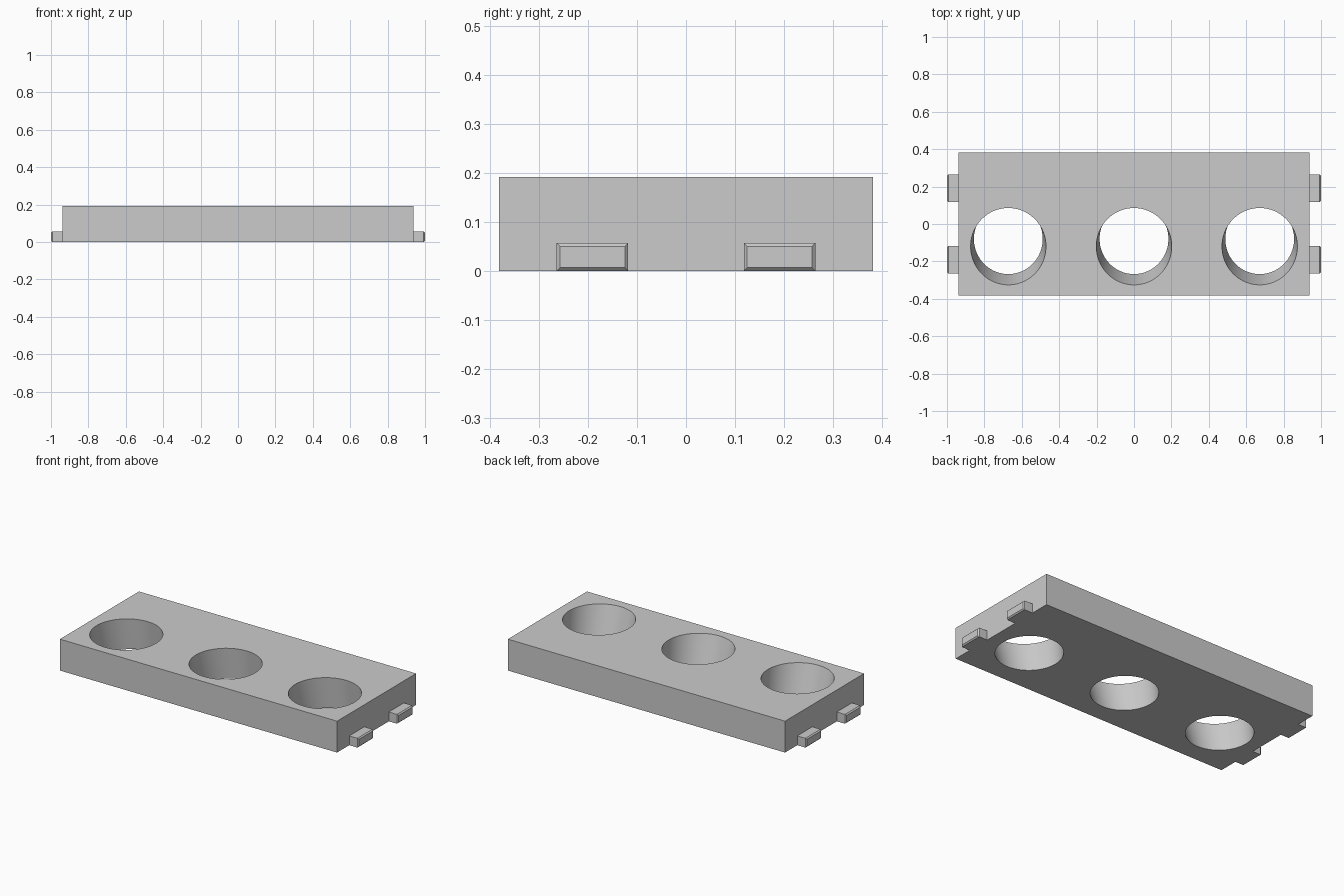
import bpy, bmesh, math
from mathutils import Matrix

default = bpy.data.objects.get("Cube")
if default:
    bpy.data.objects.remove(default, do_unlink=True)

HALF_X, HALF_Y, HEIGHT = 0.938, 0.382, 0.192

# Single plain grey
grey = bpy.data.materials.new("plain grey")
grey.use_nodes = True
colour = (0.6, 0.6, 0.6, 1)
grey.diffuse_color = colour
grey.node_tree.nodes["Principled BSDF"].inputs["Base Color"].default_value = colour


def make_object(name, bm):
    bmesh.ops.recalc_face_normals(bm, faces=bm.faces)
    mesh = bpy.data.meshes.new(name)
    bm.to_mesh(mesh)
    bm.free()
    obj = bpy.data.objects.new(name, mesh)
    bpy.context.collection.objects.link(obj)
    mesh.materials.append(grey)
    return obj


def box(low, high):
    bm = bmesh.new()
    size = [b - a for a, b in zip(low, high)]
    centre = [(a + b) / 2 for a, b in zip(low, high)]
    bmesh.ops.create_cube(bm, size=1, matrix=Matrix.Translation(centre) @ Matrix.Diagonal((*size, 1)))
    return bm


# Rack slab
rack = make_object("rack_body", box((-HALF_X, -HALF_Y, 0), (HALF_X, HALF_Y, HEIGHT)))

# Tilted, tapered holes: widest at the top and leaning towards the front
TAPER, LEAN, EXTRA = 0.091, -0.208, 0.05
bm = bmesh.new()
for x in (-0.672, 0, 0.672):
    cone = bmesh.ops.create_cone(
        bm, cap_ends=True, segments=96, depth=HEIGHT + 2 * EXTRA,
        radius1=0.184 - TAPER * EXTRA, radius2=0.2015 + TAPER * EXTRA)
    for v in cone["verts"]:
        v.co.z += HEIGHT / 2
        v.co.y = v.co.y * 1.02 - 0.08 + LEAN * v.co.z
        v.co.x += x
cutter = make_object("hole_cutter", bm)
cutter.hide_render = True

cut = rack.modifiers.new("holes", "BOOLEAN")
cut.operation, cut.solver, cut.object = "DIFFERENCE", "EXACT", cutter
bpy.ops.object.select_all(action="DESELECT")
rack.select_set(True)
bpy.context.view_layer.objects.active = rack
bpy.ops.object.modifier_apply(modifier=cut.name)
bpy.data.objects.remove(cutter, do_unlink=True)
bpy.ops.object.shade_smooth_by_angle(angle=math.radians(30))

# Two chamfered connector tabs on each end
for side, side_name in ((1, "left"), (-1, "right")):
    for depth, depth_name in ((1, "back"), (-1, "front")):
        xs = sorted((side * (HALF_X - 0.01), side))
        ys = sorted((depth * 0.118, depth * 0.264))
        bm = box((xs[0], ys[0], 0), (xs[1], ys[1], 0.057))
        end_edges = [e for e in bm.edges if all(abs(v.co.x) > 0.99 for v in e.verts)]
        bmesh.ops.bevel(bm, geom=end_edges, offset=0.007, segments=1, affect="EDGES")
        make_object(f"{side_name}_{depth_name}_tab", bm)
